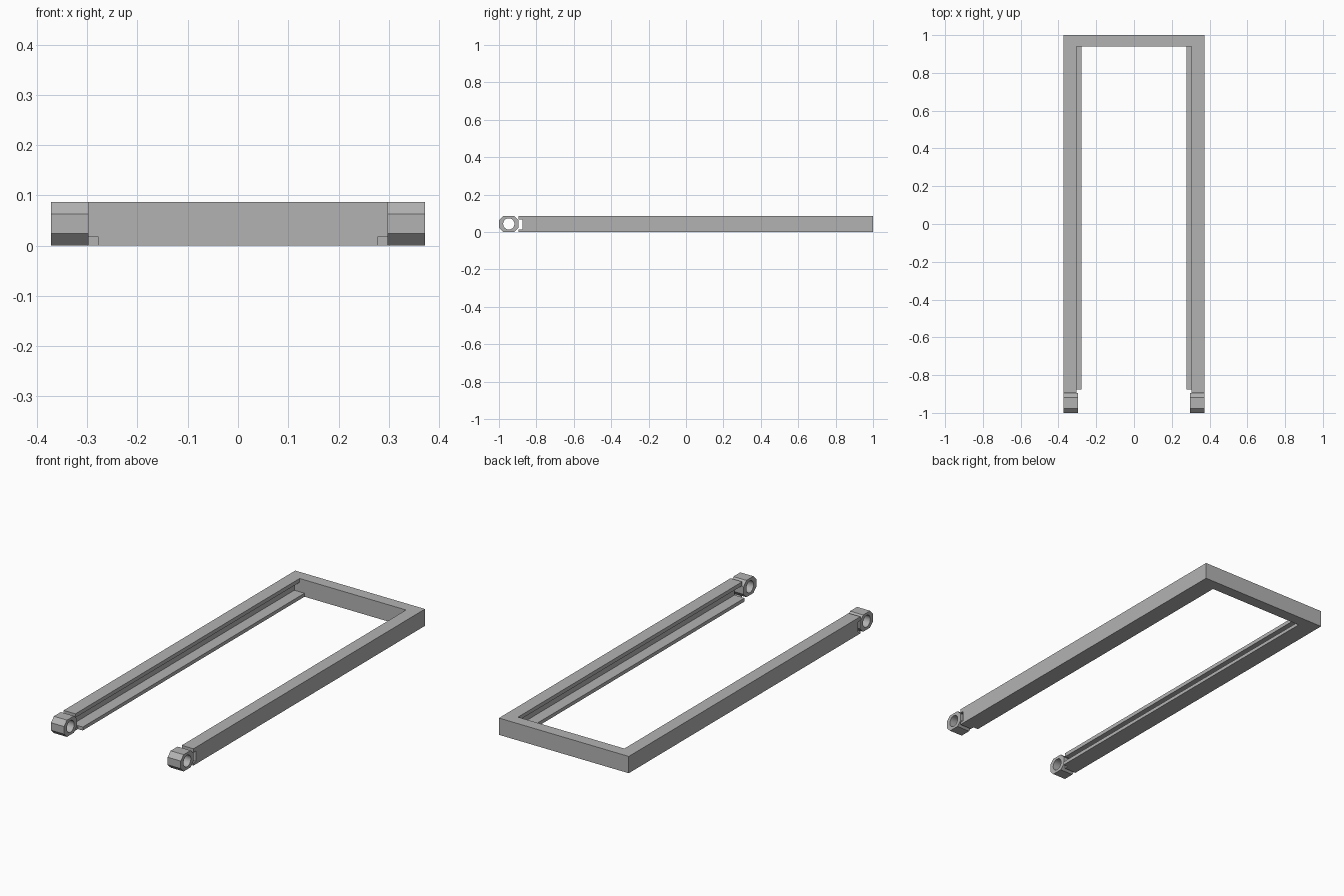
import bpy, bmesh, math
from mathutils import Vector

cube = bpy.data.objects.get("Cube")
if cube:
    bpy.data.objects.remove(cube, do_unlink=True)

grey = bpy.data.materials.new("plain_grey")
grey.use_nodes = True
grey.diffuse_color = (0.45, 0.45, 0.45, 1)
grey.node_tree.nodes["Principled BSDF"].inputs["Base Color"].default_value = (0.45, 0.45, 0.45, 1)

HEIGHT = 0.087
OUTER, INNER, RING_IN, LEDGE_IN, WEB_IN = 0.372, 0.305, 0.297, 0.277, 0.335
BACK_IN, RAIL_END, TIP_END, RING_BACK = 0.94, -0.875, -0.896, -0.895
LIP_Z, LEDGE_Z = 0.067, 0.018


def extrude(name, loops, place, depth):
    """Fill closed outlines (later ones are holes) and extrude them by depth."""
    bm = bmesh.new()
    edges = []
    for loop in loops:
        vs = [bm.verts.new(place(*p)) for p in loop]
        edges += [bm.edges.new((vs[i - 1], vs[i])) for i in range(len(vs))]
    bmesh.ops.triangle_fill(bm, edges=edges, use_beauty=True)
    ext = bmesh.ops.extrude_face_region(bm, geom=bm.faces[:])
    moved = [g for g in ext["geom"] if isinstance(g, bmesh.types.BMVert)]
    bmesh.ops.translate(bm, verts=moved, vec=Vector(depth))
    bmesh.ops.recalc_face_normals(bm, faces=bm.faces[:])
    mesh = bpy.data.meshes.new(name)
    bm.to_mesh(mesh)
    bm.free()
    mesh.materials.append(grey)
    obj = bpy.data.objects.new(name, mesh)
    bpy.context.collection.objects.link(obj)
    return obj


def box(name, x0, x1, y0, y1, z0, z1):
    outline = [(x0, y0), (x1, y0), (x1, y1), (x0, y1)]
    return extrude(name, [outline], lambda x, y: (x, y, z0), (0, 0, z1 - z0))


# Cross bar closing the back of the frame
box("back_bar", -OUTER, OUTER, BACK_IN, 1, 0, HEIGHT)

# Channel section of a side rail, with a lip above and a wider ledge below
channel = [(OUTER, 0), (OUTER, HEIGHT), (INNER, HEIGHT), (INNER, LIP_Z),
           (WEB_IN, LIP_Z), (WEB_IN, LEDGE_Z), (LEDGE_IN, LEDGE_Z), (LEDGE_IN, 0)]

# Chamfered octagon with a round pin hole
CY, CZ = (RING_BACK - 1) / 2, HEIGHT / 2
HY, HZ, CHAMFER = (RING_BACK + 1) / 2, HEIGHT / 2, 0.024
octagon = [(CY - HY, CZ - HZ + CHAMFER), (CY - HY + CHAMFER, CZ - HZ),
           (CY + HY - CHAMFER, CZ - HZ), (CY + HY, CZ - HZ + CHAMFER),
           (CY + HY, CZ + HZ - CHAMFER), (CY + HY - CHAMFER, CZ + HZ),
           (CY - HY + CHAMFER, CZ + HZ), (CY - HY, CZ + HZ - CHAMFER)]
hole = [(CY + 0.03 * math.cos(math.tau * i / 32), CZ + 0.03 * math.sin(math.tau * i / 32))
        for i in range(32)]

for side, s in (("left", 1), ("right", -1)):
    extrude(side + "_rail", [channel], lambda x, z: (s * x, RAIL_END, z),
            (0, BACK_IN - RAIL_END, 0))
    # Flange tips leave an open slot between rail and hinge
    x0, x1 = sorted((s * INNER, s * OUTER))
    box(side + "_upper_tip", x0, x1, TIP_END, RAIL_END, LIP_Z, HEIGHT)
    box(side + "_lower_tip", x0, x1, TIP_END, RAIL_END, 0, LEDGE_Z * 0.75)
    ring = extrude(side + "_hinge_eye", [octagon, hole],
                   lambda y, z: (s * RING_IN, y, z), (s * (OUTER - RING_IN), 0, 0))
    # Smooth only the bore of the hinge eye
    for f in ring.data.polygons:
        c = f.center
        f.use_smooth = abs(f.normal.x) < 0.5 and math.hypot(c.y - CY, c.z - CZ) < 0.032
    for e in ring.data.edges:
        a, b = (ring.data.vertices[v].co for v in e.vertices)
        e.use_edge_sharp = abs(a.x - b.x) < 0.001
